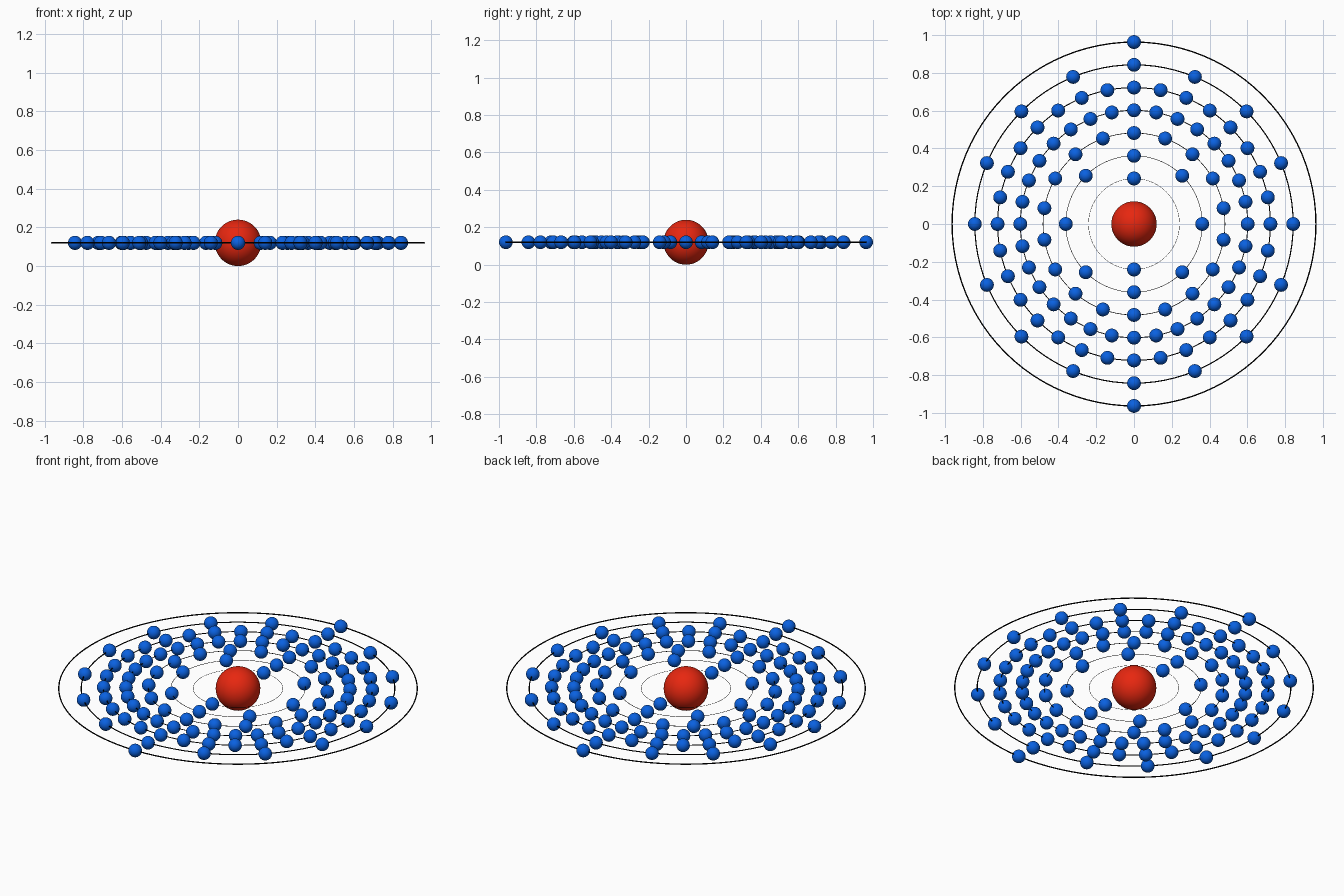
import bpy
from math import sin, cos, tau

if "Cube" in bpy.data.objects:
    bpy.data.objects.remove(bpy.data.objects["Cube"])

STEP = 0.1204            # shell spacing, also the nucleus radius
Z = 0.12                 # height of the orbit plane
ELECTRON_R = 0.0365
SHELLS = [2, 8, 18, 32, 32, 16, 2]


def material(name, rgb):
    m = bpy.data.materials.new(name)
    m.diffuse_color = (*rgb, 1)
    m.use_nodes = True
    m.node_tree.nodes["Principled BSDF"].inputs["Base Color"].default_value = m.diffuse_color
    return m


def finish(name, mat):
    ob = bpy.context.object
    ob.name = name
    ob.data.materials.append(mat)
    bpy.ops.object.shade_smooth()
    return ob


red = material("nucleus_red", (0.80, 0.02, 0.005))
blue = material("electron_blue", (0.003, 0.12, 0.75))
black = material("orbit_black", (0.0, 0.0, 0.0))

# Nucleus
bpy.ops.mesh.primitive_uv_sphere_add(segments=48, ring_count=24, radius=0.12,
                                     location=(0, 0, Z))
finish("nucleus", red)

# One electron mesh, shared by all copies
bpy.ops.mesh.primitive_uv_sphere_add(segments=32, ring_count=16, radius=ELECTRON_R)
first = finish("electron", blue)
electron_mesh = first.data
bpy.data.objects.remove(first)

for shell, count in enumerate(SHELLS, start=1):
    r = STEP * (shell + 1)
    # Orbit ring: wire thickness grows with the radius
    bpy.ops.mesh.primitive_torus_add(major_radius=r, minor_radius=0.0036 * r,
                                     major_segments=96, minor_segments=8,
                                     location=(0, 0, Z))
    finish(f"orbit_{shell}", black)
    # Electrons evenly spaced from the back (+y)
    for i in range(count):
        a = tau * i / count
        e = bpy.data.objects.new(f"electron_{shell}_{i + 1}", electron_mesh)
        e.location = (r * sin(a), r * cos(a), Z)
        bpy.context.collection.objects.link(e)
